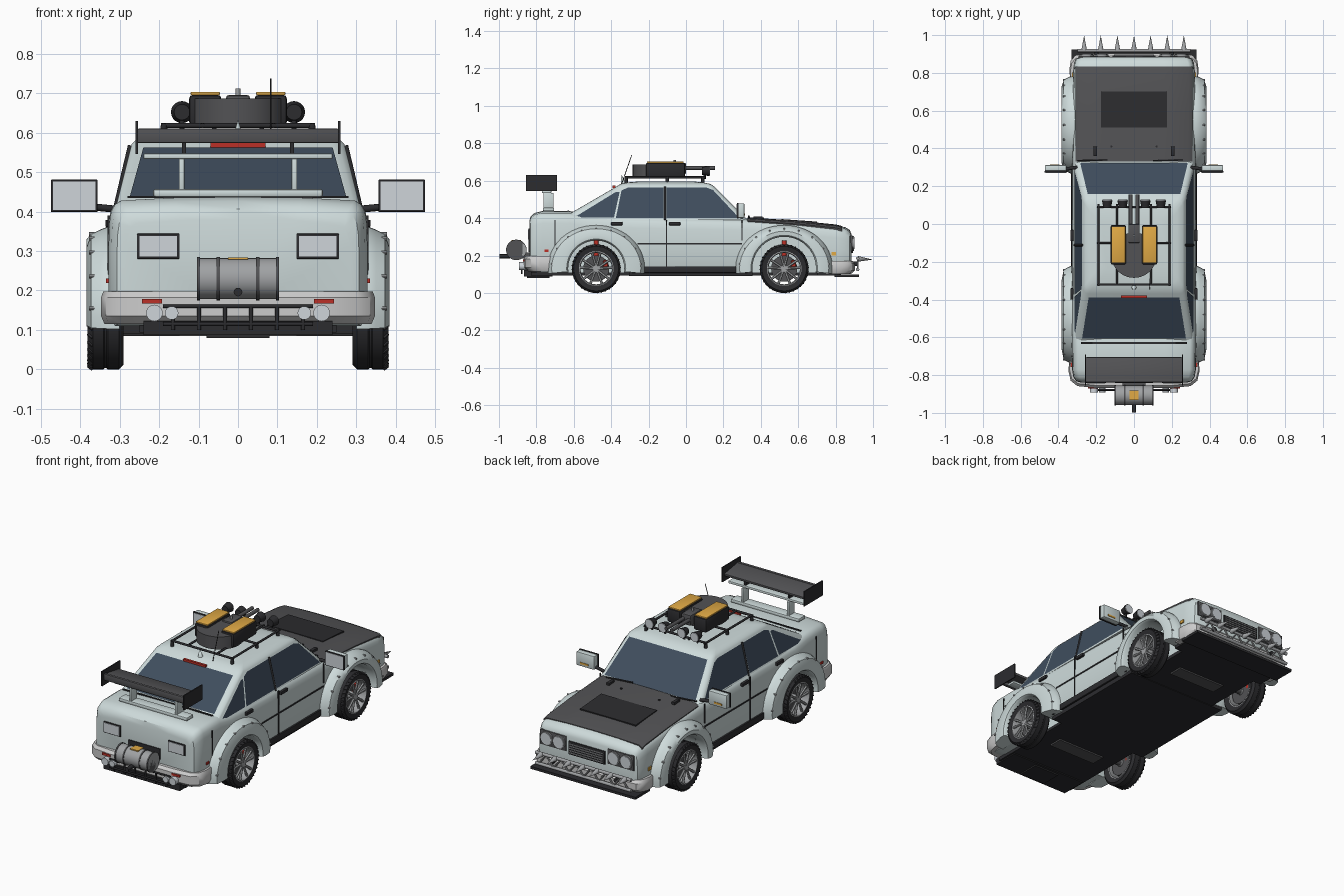
import bpy, bmesh
from math import sin, cos, pi, radians
from mathutils import Vector, Matrix

if "Cube" in bpy.data.objects:
    bpy.data.objects.remove(bpy.data.objects["Cube"])

def mat(name, *c):
    m = bpy.data.materials.new(name)
    m.diffuse_color = (*c, 1)
    m.use_nodes = True
    m.node_tree.nodes["Principled BSDF"].inputs["Base Color"].default_value = m.diffuse_color
    return m
PAINT, WHITE = mat("paint", .62, .71, .71), mat("light_trim", .78, .79, .8)
DARK, BLACK = mat("dark_grey", .085, .085, .09), mat("black", .025, .025, .028)
GLASS, METAL = mat("glass", .05, .075, .11), mat("metal", .35, .36, .37)
ORANGE, RED = mat("orange", .75, .4, .06), mat("red", .5, .03, .02)
LENS = mat("lens", .62, .66, .7)

def finish(name, bm, m):
    bmesh.ops.recalc_face_normals(bm, faces=bm.faces)
    me = bpy.data.meshes.new(name)
    bm.to_mesh(me)
    bm.free()
    me.materials.append(m)
    o = bpy.data.objects.new(name, me)
    bpy.context.collection.objects.link(o)
    return o

def box(name, c, size, m, bev=0, rx=0):
    bm = bmesh.new()
    bmesh.ops.create_cube(bm, size=1, matrix=Matrix.Translation(c) @ Matrix.Rotation(rx, 4, 'X') @ Matrix.Diagonal((*size, 1)))
    if bev:
        bmesh.ops.bevel(bm, geom=bm.edges[:], offset=bev, segments=2, affect='EDGES', profile=.5)
    return finish(name, bm, m)

def rod(name, a, b, r, m, r2=None, n=12):
    a, b = Vector(a), Vector(b)
    d = b - a
    M = Matrix.Translation((a + b) / 2) @ d.to_track_quat('Z', 'Y').to_matrix().to_4x4()
    bm = bmesh.new()
    bmesh.ops.create_cone(bm, cap_ends=True, segments=n, radius1=r, radius2=r if r2 is None else r2, depth=d.length, matrix=M)
    return finish(name, bm, m)

def loft(name, rings, m, wrap=False):
    bm = bmesh.new()
    R = [[bm.verts.new(p) for p in ring] for ring in rings]
    n = len(R[0])
    for a, b in zip(R, R[1:] + R[:1] if wrap else R[1:]):
        for i in range(n):
            bm.faces.new((a[i], a[(i + 1) % n], b[(i + 1) % n], b[i]))
    if not wrap:
        bm.faces.new(R[0])
        bm.faces.new(R[-1])
    return finish(name, bm, m)

def panel(name, pts, m):
    bm = bmesh.new()
    bm.faces.new([bm.verts.new(p) for p in pts])
    return finish(name, bm, m)

def mirror_ring(half):  # half profile from centre bottom to centre top
    return half + [(-x, y, z) for x, y, z in half[-2:0:-1]]

WHEELS = [(-.48, .15), (.525, .17)]  # y centre, arch radius
WZ = .13

# lower body
def section(y, hw, zb, zt):
    return mirror_ring([(x, y, z) for x, z in [
        (0, zb), (hw * .95, zb), (hw, zb + .04), (hw, zt - .12), (hw * .993, zt - .06), (hw * .98, zt - .032),
        (hw * .95, zt - .014), (hw * .9, zt - .004), (hw * .5, zt + .003), (0, zt + .005)]])
body = loft("body_shell", [section(*s) for s in [
    (-.838, .285, .14, .375), (-.832, .307, .125, .402), (-.81, .321, .115, .422), (-.77, .328, .11, .432),
    (-.62, .33, .11, .432), (-.52, .33, .11, .412), (-.2, .328, .11, .405), (.31, .327, .11, .395),
    (.6, .325, .11, .375), (.8, .323, .11, .355), (.85, .318, .115, .347), (.875, .308, .12, .332), (.885, .29, .13, .31)]], PAINT)
for y, r in WHEELS:
    for s in (-1, 1):
        cut = rod("arch_cutter", (s * .25, y, WZ), (s * .5, y, WZ), r, BLACK, n=40)
        cut.hide_render = True
        md = body.modifiers.new("arch", 'BOOLEAN')
        md.object, md.operation, md.solver = cut, 'DIFFERENCE', 'EXACT'
        bpy.context.view_layer.objects.active = body
        bpy.ops.object.modifier_apply(modifier=md.name)
        bpy.data.objects.remove(cut)

# cabin
def rrect(z, y0, y1, hw, r=.03):
    return [(sx * (hw - r) + r * cos(radians(a)), cy + r * sin(radians(a)), z)
            for sx, cy, a0 in [(1, y1 - r, 0), (-1, y1 - r, 90), (-1, y0 + r, 180), (1, y0 + r, 270)]
            for a in range(a0, a0 + 91, 30)]
loft("cabin", [rrect(*q) for q in [(.39, -.68, .33, .315), (.57, -.37, .15, .27), (.583, -.35, .13, .257),
                                   (.591, -.31, .09, .23), (.597, -.24, .03, .17)]], PAINT)
side_x = lambda z: .315 - (z - .39) * .25 + .003
front_y = lambda z: .33 - (z - .39) + .004
rear_y = lambda z: -.68 + (z - .39) * 1.722 - .004
panel("windshield", [(x, front_y(z), z) for x, z in [(-.285, .4), (.285, .4), (.245, .565), (-.245, .565)]], GLASS)
panel("rear_window", [(x, rear_y(z), z) for x, z in [(-.275, .435), (.275, .435), (.24, .562), (-.24, .562)]], GLASS)
for s in (-1, 1):
    for nm, pts in [("quarter_window", [(-.6, .402), (-.385, .402), (-.355, .54), (-.375, .54)]),
                    ("rear_door_window", [(-.375, .4), (-.12, .4), (-.12, .563), (-.31, .563), (-.345, .548)]),
                    ("front_door_window", [(-.105, .4), (.285, .4), (.145, .55), (.11, .563), (-.105, .563)])]:
        panel(nm, [(s * side_x(z), y, z) for y, z in pts], GLASS)
    rod("door_pillar", (s * .315, -.112, .39), (s * .273, -.112, .568), .006, BLACK)

# hood with vent, pins and wipers
def hood_ring(y, zt):
    h = [(0, zt - .02), (.306, zt - .024), (.31, zt - .007), (.29, zt + .004), (.16, zt + .009), (0, zt + .011)]
    return mirror_ring([(x, y, z) for x, z in h])
loft("hood", [hood_ring(*q) for q in [(.33, .393), (.6, .375), (.8, .355), (.835, .347)]], DARK)
box("hood_vent", (0, .605, .382), (.35, .19, .012), BLACK, 0, -.07)
for s in (-1, 1):
    box("hood_hinge", (s * .205, .385, .4), (.02, .05, .018), BLACK, .003)
    rod("hood_pin", (s * .12, .41, .38), (s * .12, .41, .402), .006, BLACK)
    rod("wiper", (s * .2 - .1, .335, .41), (s * .2 + .06, .34, .4), .005, BLACK, n=6)

# bumpers
def bumper(name, pts, z0, z1):
    full = [(x, y) for x, y in pts] + [(-x, y) for x, y in pts[::-1]]
    k = lambda f, z: [(x * f, y * f, z) for x, y in full]
    loft(name, [k(.975, z0), k(1, z0 + .02), k(1, z1 - .015), k(.985, z1)], WHITE)
bumper("rear_bumper", [(.342, -.7), (.347, -.78), (.335, -.83), (.3, -.858), (.2, -.868)], .115, .197)
bumper("front_bumper", [(.338, .76), (.342, .82), (.335, .865), (.31, .893), (.2, .903)], .1, .172)

# floor, sills, splitter, diffuser
box("floor_pan", (0, 0, .103), (.5, 1.66, .02), BLACK)
box("floor_wide", (0, .025, .105), (.63, .66, .03), BLACK)
box("front_floor", (0, .76, .103), (.6, .12, .02), BLACK)
box("front_splitter", (0, .86, .092), (.66, .13, .014), BLACK)
box("rear_diffuser", (0, -.79, .105), (.48, .15, .036), BLACK)
box("diffuser_centre", (0, -.79, .087), (.16, .12, .016), BLACK)
for y, r in WHEELS:
    rod("axle", (-.3, y, WZ), (.3, y, WZ), .018, DARK)
    box("subframe", (0, y, .092), (.3, .08, .014), DARK)

# wheels and flared arches
T = [(.09, .3), (.118, .29), (.13, .302), (.13, .33), (.127, .333), (.127, .338), (.13, .341), (.13, .368), (.119, .381), (.092, .376)]
RIM = [(.084, .3), (.093, .3), (.093, .377), (.088, .379), (.084, .372)]
for y, r in WHEELS:
    for s in (-1, 1):
        P = lambda rad, x, a: (s * x, y + rad * cos(a), WZ + rad * sin(a))
        spin = lambda prof, n: [[P(rad, x, 2 * pi * i / n) for rad, x in prof] for i in range(n)]
        loft("tire", spin(T, 48), BLACK, True)
        loft("rim", spin(RIM, 40), METAL, True)
        rod("brake_disc", (s * .31, y, WZ), (s * .325, y, WZ), .07, DARK, n=24)
        rod("wheel_hub", (s * .3, y, WZ), (s * .372, y, WZ), .02, METAL)
        box("brake_caliper", (s * .325, y + .05, WZ + .02), (.03, .025, .05), RED, .004)
        for i in range(10):
            a = 2 * pi * (i // 2) / 5 + (.16 if i % 2 else -.16) + pi / 2
            rod("spoke", P(.012, .366, a), P(.088, .37, a + (.1 if i % 2 else -.1)), .007, METAL, n=6)
        for i in range(36):
            a = 2 * pi * i / 36
            rod("tread_lug", P(.122, .38, a), P(.13, .369, a + .05), .004, BLACK, n=4)
        rod("damper", (s * .262, y, WZ), (s * .255, y, WZ + .15), .012, RED)
        rings = []
        for i in range(29):
            a = radians(-6 + 192 * i / 28)
            f = 1 + .12 * cos(a) ** 2
            rings.append([P(rad, x, a) for rad, x in [(r, .3), (r, .37), (r + .008, .382), (r + .03, .384), (.213 * f, .372),
                          (.224 * f, .35), (.232 * f, .33), (.232 * f, .3)]])
        loft("arch_flare", rings, PAINT)
        for i in range(9):
            a = radians(6 + 21 * i)
            rad = .213 * (1 + .12 * cos(a) ** 2)
            rod("flare_bolt", P(rad, .36, a), P(rad, .377, a), .005, METAL, n=8)

# side details
for s in (-1, 1):
    X = s * .328
    box("beltline_trim", (X, .02, .262), (.006, .56, .008), BLACK)
    for y, z0, z1 in [(-.105, .14, .39), (.3, .28, .39), (-.7, .2, .39)]:
        box("door_seam", (X, y, (z0 + z1) / 2), (.006, .006, z1 - z0), BLACK)
    box("rocker", (X, .02, .125), (.012, .62, .035), BLACK, .003)
    for y in (-.06, -.37):
        box("door_handle", (X, y, .37), (.016, .06, .018), BLACK, .003)
    box("front_marker", (s * .324, .79, .21), (.01, .025, .018), ORANGE)
    box("rear_marker", (s * .33, -.745, .225), (.01, .022, .012), RED)
    # mirrors
    rod("mirror_arm", (s * .3, .3, .405), (s * .37, .29, .412), .009, BLACK)
    box("mirror_shell", (s * .415, .295, .44), (.114, .034, .078), PAINT, .006)
    box("mirror_frame", (s * .415, .277, .44), (.118, .01, .082), BLACK, .002)
    box("mirror_glass", (s * .415, .272, .44), (.108, .004, .072), LENS)
    box("mirror_indicator", (s * .42, .313, .42), (.05, .004, .01), ORANGE)
    # rear lamps and exhaust tips
    box("rear_lamp_frame", (s * .202, -.836, .312), (.108, .012, .064), BLACK, .002)
    box("rear_lamp", (s * .202, -.842, .312), (.096, .006, .052), LENS)
    box("rear_reflector", (s * .218, -.868, .173), (.05, .008, .012), RED)
    for x, r in [(.212, .021), (.168, .017)]:
        rod("exhaust_tip", (s * x, -.8, .143), (s * x, -.892, .143), r, LENS, n=20)
    # headlamps
    box("headlamp_panel", (s * .212, .884, .265), (.165, .012, .085), DARK, .003)
    for x in (.172, .25):
        rod("headlamp_ring", (s * x, .88, .266), (s * x, .897, .266), .038, METAL, n=24)
        rod("headlamp", (s * x, .88, .266), (s * x, .9, .266), .032, LENS, n=24)
box("licence_plate_recess", (0, -.838, .25), (.2, .008, .06), BLACK)
box("trunk_seam", (0, -.63, .437), (.56, .008, .006), BLACK)

# grille
box("grille", (0, .885, .25), (.23, .016, .075), BLACK, .003)
for i in range(5):
    box("grille_slat", (0, .895, .225 + i * .0125), (.21, .006, .004), METAL)

# bull bar truss with spikes
for z in (.125, .185):
    rod("bull_bar", (-.3, .918, z), (.3, .918, z), .009, METAL)
for i in range(12):
    x = -.282 + .047 * i
    rod("bull_bar_brace", (x, .918, .185 if i % 2 else .125), (x + .047, .918, .125 if i % 2 else .185), .005, METAL, n=8)
for i in range(7):
    x = (i - 3) * .088
    rod("spike", (x, .92, .182), (x, .998, .178), .015, METAL, 0)
for x in (-.2, .2):
    rod("bull_bar_mount", (x, .86, .155), (x, .918, .155), .012, BLACK)

# rear guard bar and fuel barrel
for z in (.115, .16):
    rod("rear_guard", (-.19, -.878, z), (.19, -.878, z), .005, BLACK)
for i in range(6):
    x = -.165 + .066 * i
    rod("rear_guard_post", (x, -.878, .1), (x, -.878, .16), .005, BLACK)
rod("barrel", (-.104, -.907, .23), (.104, -.907, .23), .052, METAL, n=32)
for x in (-.1, -.05, .05, .1):
    rod("barrel_band", (x - .004, -.907, .23), (x + .004, -.907, .23), .055, DARK, n=32)
box("barrel_label", (0, -.907, .281), (.05, .05, .006), ORANGE)
rod("barrel_spout", (0, -.94, .196), (0, -.998, .196), .011, BLACK)
box("barrel_mount", (0, -.86, .2), (.12, .06, .03), DARK)

# rear wing
box("wing_blade", (0, -.77, .592), (.51, .13, .014), DARK, .003, radians(-9))
box("wing_flap", (0, -.83, .592), (.51, .016, .036), DARK, .003)
box("wing_lower_blade", (0, -.745, .54), (.48, .05, .014), PAINT, .004)
box("wing_base", (0, -.735, .447), (.43, .06, .02), PAINT, .006)
for s in (-1, 1):
    box("wing_endplate", (s * .257, -.773, .588), (.006, .165, .084), BLACK)
    box("wing_post", (s * .143, -.735, .49), (.014, .055, .09), PAINT, .003)
    box("wing_bracket", (s * .137, -.745, .56), (.01, .04, .05), BLACK)

# roof rack
for x in (-.188, -.09, .09, .188):
    rod("rack_rail", (x, -.325, .618), (x, .105, .618), .006, BLACK)
for y in (-.32, -.1, .09):
    rod("rack_crossbar", (-.195, y, .618), (.195, y, .618), .006, BLACK)
    for s in (-1, 1):
        rod("rack_foot", (s * .188, y, .57), (s * .188, y, .618), .009, BLACK)
# roof cargo: spare drum, two cases, twin tubes, lamps
rod("roof_drum", (0, -.165, .615), (0, -.165, .686), .12, DARK, n=40)
for s in (-1, 1):
    box("roof_case", (s * .083, -.11, .657), (.082, .21, .078), BLACK, .01)
    box("case_lid", (s * .083, -.11, .699), (.074, .195, .008), ORANGE, .002)
    rod("roof_tube", (s * .018, -.12, .668), (s * .018, .155, .668), .01, DARK)
    for x in (.06, .142):
        rod("roof_lamp", (s * x, .085, .652), (s * x, .125, .652), .02, BLACK, .028, n=20)
        rod("roof_lamp_lens", (s * x, .125, .652), (s * x, .129, .652), .025, LENS, n=20)
        rod("roof_lamp_stem", (s * x, .1, .61), (s * x, .1, .64), .006, BLACK)
box("tube_mount", (0, -.05, .665), (.06, .1, .06), DARK, .006)
rod("tube_sight", (0, -.06, .69), (0, -.06, .712), .006, METAL)
rod("antenna", (.083, -.345, .58), (.083, -.29, .737), .002, BLACK, n=6)
rod("roof_fin", (0, -.335, .58), (0, -.345, .635), .014, PAINT, 0)
box("brake_light", (0, -.385, .568), (.14, .014, .012), RED)

# smooth shading with sharp edges kept
bpy.ops.object.select_all(action='SELECT')
bpy.context.view_layer.objects.active = body
bpy.ops.object.shade_smooth_by_angle(angle=radians(35))
